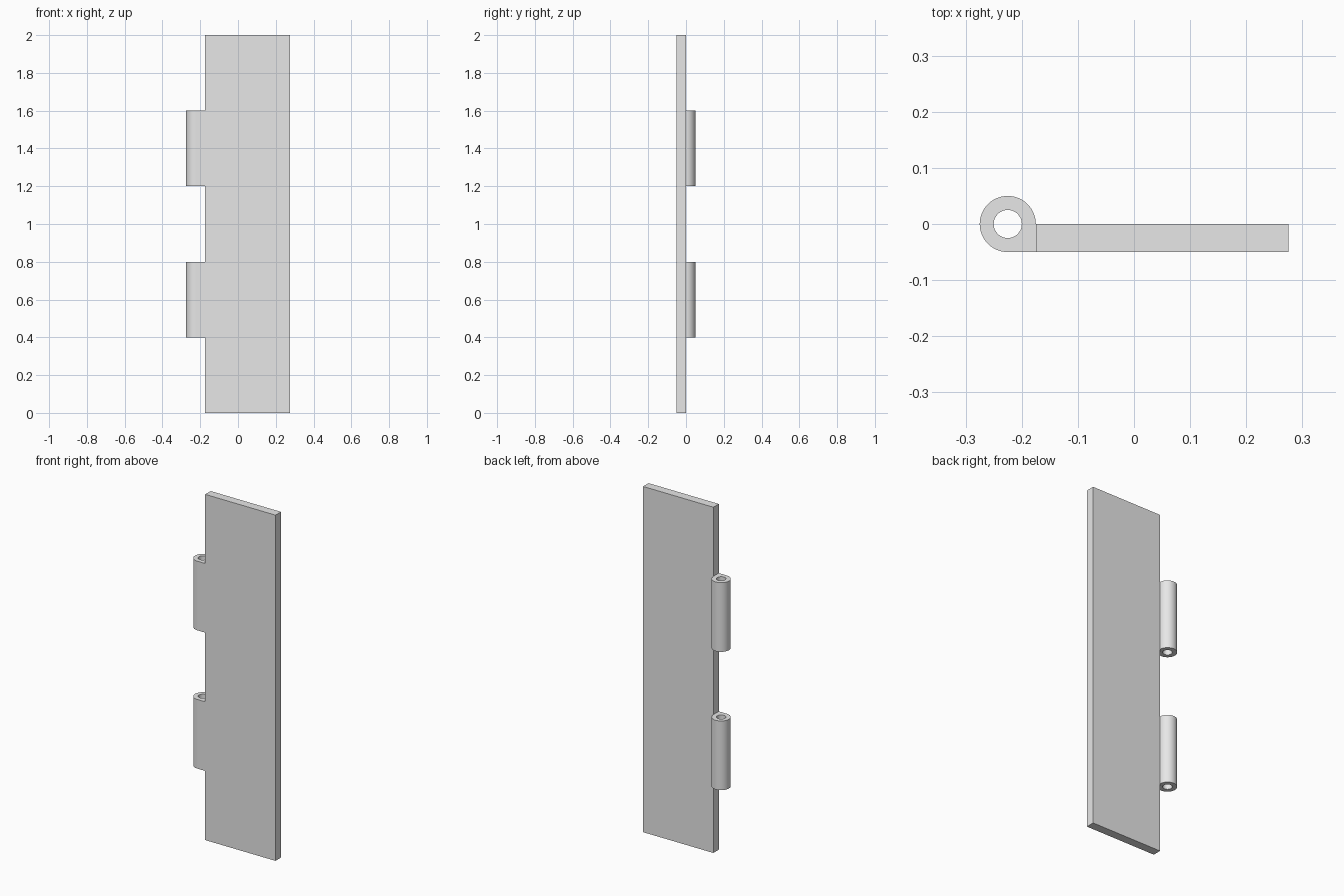
import bpy
import bmesh
from math import cos, sin, pi, radians

cube = bpy.data.objects.get("Cube")
if cube:
    bpy.data.objects.remove(cube, do_unlink=True)

# Single plain grey metal
grey = bpy.data.materials.new("light_grey")
grey.use_nodes = True
colour = (0.8, 0.8, 0.8, 1)
grey.diffuse_color = colour
grey.node_tree.nodes["Principled BSDF"].inputs["Base Color"].default_value = colour

THICK = 0.05          # plate thickness and barrel radius
PIN_RADIUS = 0.025
BARREL_X = -0.225
EDGE_X = BARREL_X + THICK
SEGMENTS = 64


def make_object(name, bm):
    bmesh.ops.recalc_face_normals(bm, faces=bm.faces[:])
    mesh = bpy.data.meshes.new(name)
    bm.to_mesh(mesh)
    bm.free()
    mesh.materials.append(grey)
    obj = bpy.data.objects.new(name, mesh)
    bpy.context.collection.objects.link(obj)
    return obj


def box(name, low, high):
    bm = bmesh.new()
    bmesh.ops.create_cube(bm, size=1)
    for v in bm.verts:
        v.co = [l if c < 0 else h for c, l, h in zip(v.co, low, high)]
    return make_object(name, bm)


def knuckle(name, bottom, top):
    """Bored barrel whose front quarter squares off to meet the leaf."""
    bm = bmesh.new()
    loops = []
    for bore, z in ((False, bottom), (False, top), (True, top), (True, bottom)):
        loop = []
        for i in range(SEGMENTS):
            a = 2 * pi * i / SEGMENTS
            r = PIN_RADIUS if bore else THICK
            if not bore and i > SEGMENTS * 3 / 4:
                r /= max(abs(cos(a)), abs(sin(a)))
            loop.append(bm.verts.new((BARREL_X + r * cos(a), r * sin(a), z)))
        loops.append(loop)
    for k in range(4):
        a, b = loops[k], loops[(k + 1) % 4]
        for i in range(SEGMENTS):
            j = (i + 1) % SEGMENTS
            bm.faces.new((a[i], a[j], b[j], b[i]))
    obj = make_object(name, bm)
    bpy.ops.object.select_all(action="DESELECT")
    obj.select_set(True)
    bpy.context.view_layer.objects.active = obj
    bpy.ops.object.shade_smooth_by_angle(angle=radians(30))
    return obj


# Flat leaf
box("hinge_leaf", (EDGE_X, -THICK, 0), (0.275, 0, 2))

# Two pin knuckles along the right edge
knuckle("lower_knuckle", 0.4, 0.8)
knuckle("upper_knuckle", 1.2, 1.6)
